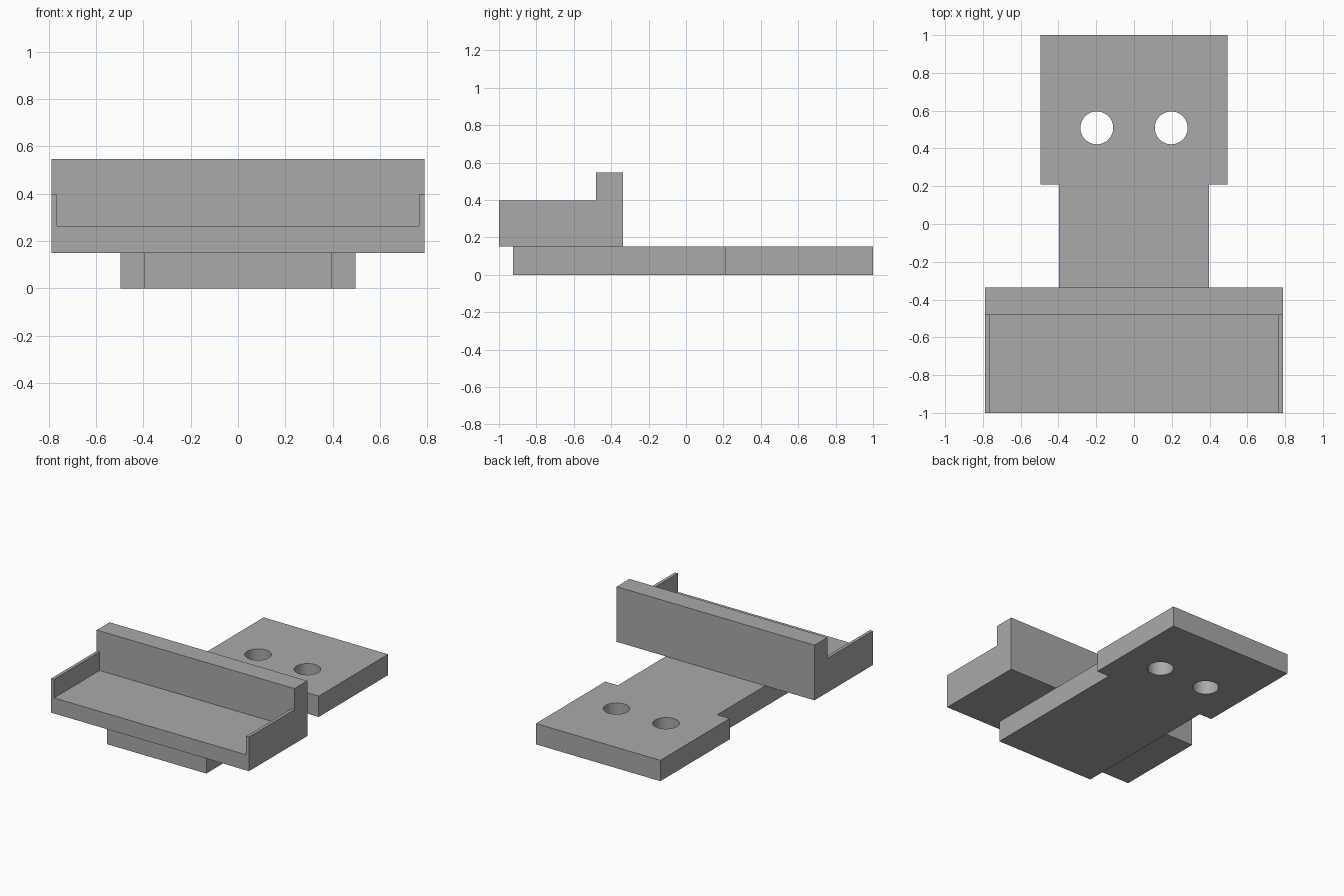
import bpy, bmesh, math
from mathutils import Matrix, Vector

if "Cube" in bpy.data.objects:
    bpy.data.objects.remove(bpy.data.objects["Cube"], do_unlink=True)

grey = bpy.data.materials.new("plain grey")
grey.use_nodes = True
colour = (0.4, 0.4, 0.4, 1)
grey.diffuse_color = colour
grey.node_tree.nodes["Principled BSDF"].inputs["Base Color"].default_value = colour


def make_object(name, bm):
    bmesh.ops.recalc_face_normals(bm, faces=bm.faces)
    mesh = bpy.data.meshes.new(name)
    bm.to_mesh(mesh)
    bm.free()
    mesh.materials.append(grey)
    obj = bpy.data.objects.new(name, mesh)
    bpy.context.collection.objects.link(obj)
    return obj


def extrude_profile(name, points, direction):
    bm = bmesh.new()
    face = bm.faces.new([bm.verts.new(p) for p in points])
    new = bmesh.ops.extrude_face_region(bm, geom=[face], use_keep_orig=True)["geom"]
    verts = [v for v in new if isinstance(v, bmesh.types.BMVert)]
    bmesh.ops.translate(bm, verts=verts, vec=Vector(direction))
    return make_object(name, bm)


def cut(target, cutter):
    cutter.hide_render = True
    mod = target.modifiers.new("cut", "BOOLEAN")
    mod.object, mod.operation, mod.solver = cutter, "DIFFERENCE", "EXACT"
    bpy.context.view_layer.objects.active = target
    bpy.ops.object.modifier_apply(modifier=mod.name)
    bpy.data.objects.remove(cutter, do_unlink=True)


# Main levels and depths
plate_top, floor, rim, wall_top = 0.15, 0.262, 0.396, 0.547
front, wall_front, wall_back = -1.0, -0.482, -0.336
half_tray, rim_thick = 0.788, 0.023

# Base plate: narrow neck widening to a mounting pad at the back
neck, pad, plate_front, step = 0.396, 0.496, -0.926, 0.21
right_side = [(neck, plate_front), (neck, step), (pad, step), (pad, 1)]
outline = right_side + [(-x, y) for x, y in reversed(right_side)]
plate = extrude_profile("base_plate", [(x, y, 0) for x, y in outline], (0, 0, plate_top))

# Two screw holes through the pad
for side in (-1, 1):
    bm = bmesh.new()
    bmesh.ops.create_cone(bm, cap_ends=True, segments=48, radius1=0.087, radius2=0.087,
                          depth=1, matrix=Matrix.Translation((side * 0.197, 0.509, 0)))
    cut(plate, make_object("hole_cutter", bm))

# Tray: stepped side profile with a tall back wall
profile = [(front, plate_top), (wall_back, plate_top), (wall_back, wall_top),
           (wall_front, wall_top), (wall_front, rim), (front, rim)]
tray = extrude_profile("tray", [(-half_tray, y, z) for y, z in profile],
                       (2 * half_tray, 0, 0))

# Hollow between the thin end rims, open at the front
inner = half_tray - rim_thick
hollow = [(front - 0.1, floor), (wall_front, floor), (wall_front, 1), (front - 0.1, 1)]
cut(tray, extrude_profile("hollow_cutter", [(-inner, y, z) for y, z in hollow],
                          (2 * inner, 0, 0)))

# Smooth hole walls, sharp edges elsewhere
bpy.ops.object.select_all(action="DESELECT")
plate.select_set(True)
bpy.context.view_layer.objects.active = plate
bpy.ops.object.shade_smooth_by_angle(angle=math.radians(30))
plate.select_set(False)
